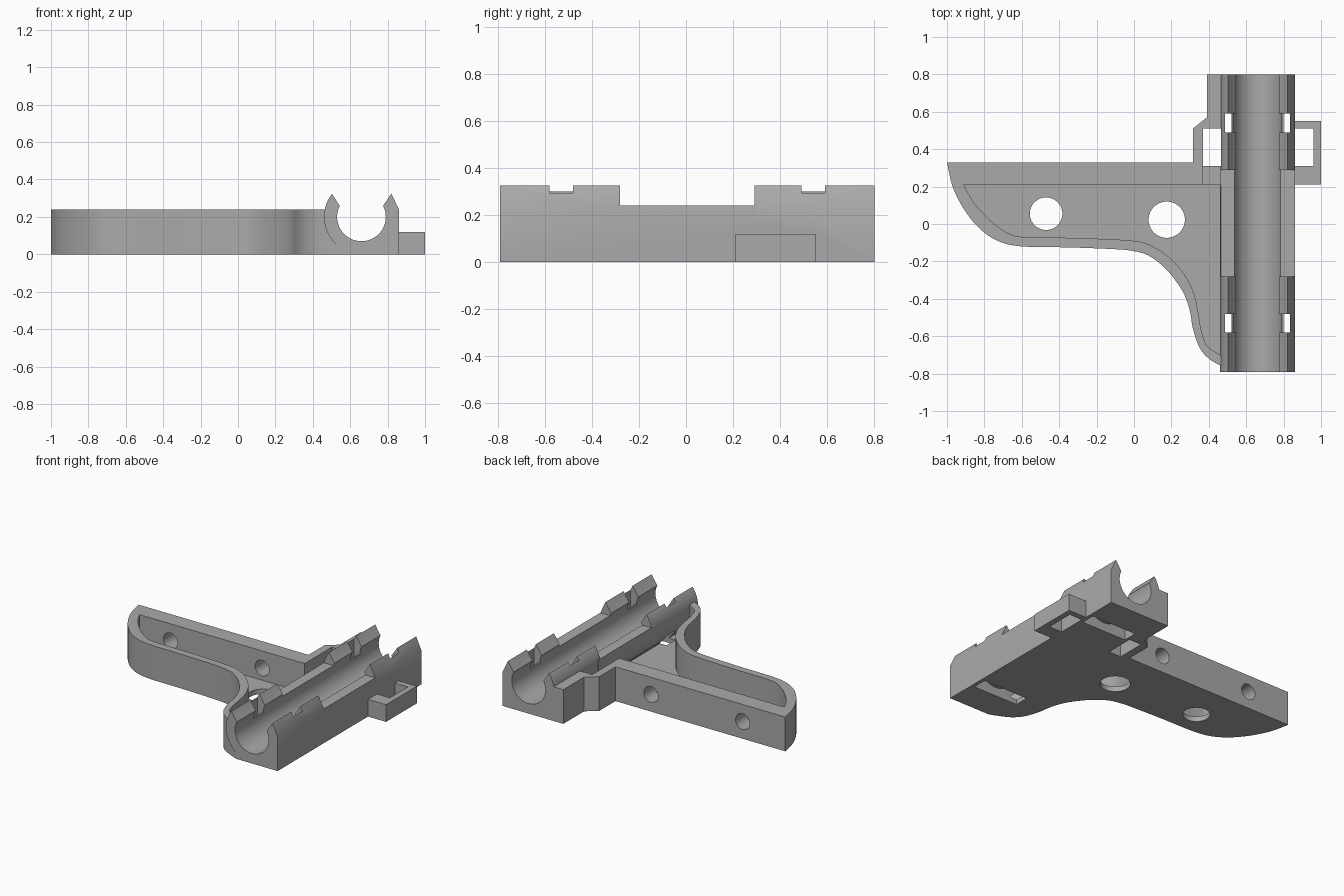
import bpy, bmesh, math
from mathutils import Vector

if "Cube" in bpy.data.objects:
    bpy.data.objects.remove(bpy.data.objects["Cube"], do_unlink=True)

grey = bpy.data.materials.new("plain grey")
grey.use_nodes = True
grey.diffuse_color = (0.4, 0.4, 0.4, 1)
grey.node_tree.nodes["Principled BSDF"].inputs["Base Color"].default_value = (0.4, 0.4, 0.4, 1)


def smooth_path(pts, steps=4):
    """Catmull-Rom path through the points."""
    p = [Vector(q) for q in pts]
    p = [2 * p[0] - p[1]] + p + [2 * p[-1] - p[-2]]
    out = []
    for a, b, c, d in zip(p, p[1:], p[2:], p[3:]):
        for i in range(steps):
            t = i / steps
            out.append(0.5 * (2 * b + (c - a) * t + (2 * a - 5 * b + 4 * c - d) * t * t
                              + (3 * b - a - 3 * c + d) * t ** 3))
    return [tuple(v) for v in out + [p[-2]]]


def arc(cx, cy, r, start, end, n=32):
    angles = [math.radians(start + (end - start) * i / n) for i in range(n + 1)]
    return [(cx + r * math.cos(a), cy + r * math.sin(a)) for a in angles]


def prism(name, pts, lo, hi, axis="Z"):
    """Extrude a flat outline along z, or an x-z outline along y."""
    bm = bmesh.new()
    place = (lambda p: (p[0], p[1], lo)) if axis == "Z" else (lambda p: (p[0], lo, p[1]))
    face = bm.faces.new([bm.verts.new(place(p)) for p in pts])
    new = bmesh.ops.extrude_face_region(bm, geom=[face])["geom"]
    shift = (0, 0, hi - lo) if axis == "Z" else (0, hi - lo, 0)
    bmesh.ops.translate(bm, vec=shift, verts=[g for g in new if isinstance(g, bmesh.types.BMVert)])
    bmesh.ops.recalc_face_normals(bm, faces=bm.faces)
    mesh = bpy.data.meshes.new(name)
    bm.to_mesh(mesh)
    bm.free()
    mesh.materials.append(grey)
    obj = bpy.data.objects.new(name, mesh)
    bpy.context.collection.objects.link(obj)
    return obj


def box(name, x0, x1, y0, y1, z0, z1):
    return prism(name, [(x0, y0), (x1, y0), (x1, y1), (x0, y1)], z0, z1)


def cylinder(name, a, b, r, lo, hi, axis="Z"):
    return prism(name, arc(a, b, r, 0, 360, 64)[:-1], lo, hi, axis)


def combine(target, tool, operation="DIFFERENCE"):
    mod = target.modifiers.new(operation.lower(), "BOOLEAN")
    mod.operation, mod.solver, mod.object = operation, "EXACT", tool
    bpy.context.view_layer.update()
    graph = bpy.context.evaluated_depsgraph_get()
    mesh = bpy.data.meshes.new_from_object(target.evaluated_get(graph))
    target.modifiers.clear()
    target.data = mesh
    bpy.data.objects.remove(tool, do_unlink=True)


WALL, FLOOR, CX, CZ, BORE = 0.24, 0.035, 0.66, 0.2, 0.13
FRONT, BACK = -0.79, 0.8

# Curved tray with a thick back wall
outer = smooth_path([(-1, .33), (-.97, .2), (-.91, .08), (-.83, -.02), (-.73, -.09), (-.6, -.12),
                     (-.35, -.125), (-.1, -.135), (0, -.145), (.08, -.17), (.16, -.23), (.22, -.3),
                     (.27, -.38), (.3, -.47), (.315, -.56), (.35, -.66), (.4, -.72), (.46, -.755),
                     (.54, FRONT)])
body = prism("bracket_body", outer + [(.6, FRONT), (.6, BACK), (.39, BACK), (.39, .57),
                                      (.315, .51), (.315, .33)], 0, WALL)
inner = smooth_path([(-.91, .21), (-.86, .12), (-.79, .04), (-.72, -.02), (-.66, -.055),
                     (-.58, -.07), (-.3, -.075), (0, -.09), (.1, -.12), (.19, -.18), (.27, -.27),
                     (.32, -.37), (.345, -.48), (.36, -.57), (.39, -.65), (.46, -.7)])
combine(body, prism("tray_hollow", inner + [(.56, -.7), (.56, .21)], FLOOR, 0.5))

# Tube cradle with two raised arms
cradle = ([(.54, 0), (.86, 0), (.86, WALL), (.82, .325), (.78, .265), (.74, .22), (.58, .22),
           (.54, .265)] + arc(CX, CZ, .2, 142, 232, 24))
combine(body, prism("cradle", cradle, FRONT, BACK, "Y"), "UNION")
combine(body, cylinder("bore", CX, CZ, BORE, -1, 1, "Y"))
combine(body, box("middle_gap", .4, .9, -.28, .29, WALL, .5))

# Tie slots that pass around the tube
for y in (-.58, .49):
    ring = ([(.487, -.1), (.835, -.1), (.835, .4), (.8, .4)]
            + arc(CX, CZ, .14, 0, -180) + [(.52, .4), (.487, .4)])
    combine(body, prism("tie_channel", ring, y, y + .1, "Y"))
    combine(body, box("tie_notch", .487, .835, y, y + .1, CZ, .5))

# Side loop on the left, window and step on the right
combine(body, box("side_loop", .84, 1, .21, .55, 0, .12), "UNION")
combine(body, box("loop_window", .86, .96, .31, .51, -.1, .3))
combine(body, box("step", .37, .462, .2, .32, .12, .4))
combine(body, box("inner_window", .37, .465, .31, .51, -.1, .4))

# Floor holes and back wall screw holes
for x, y, r in ((-.47, .055, .087), (.175, .023, .097)):
    combine(body, cylinder("floor_hole", x, y, r, -.1, .2))
for x in (-.67, .04):
    combine(body, cylinder("screw_hole", x, .12, .055, .15, .4, "Y"))

bpy.ops.object.select_all(action="DESELECT")
body.select_set(True)
bpy.context.view_layer.objects.active = body
bpy.ops.object.shade_smooth_by_angle(angle=math.radians(30))
